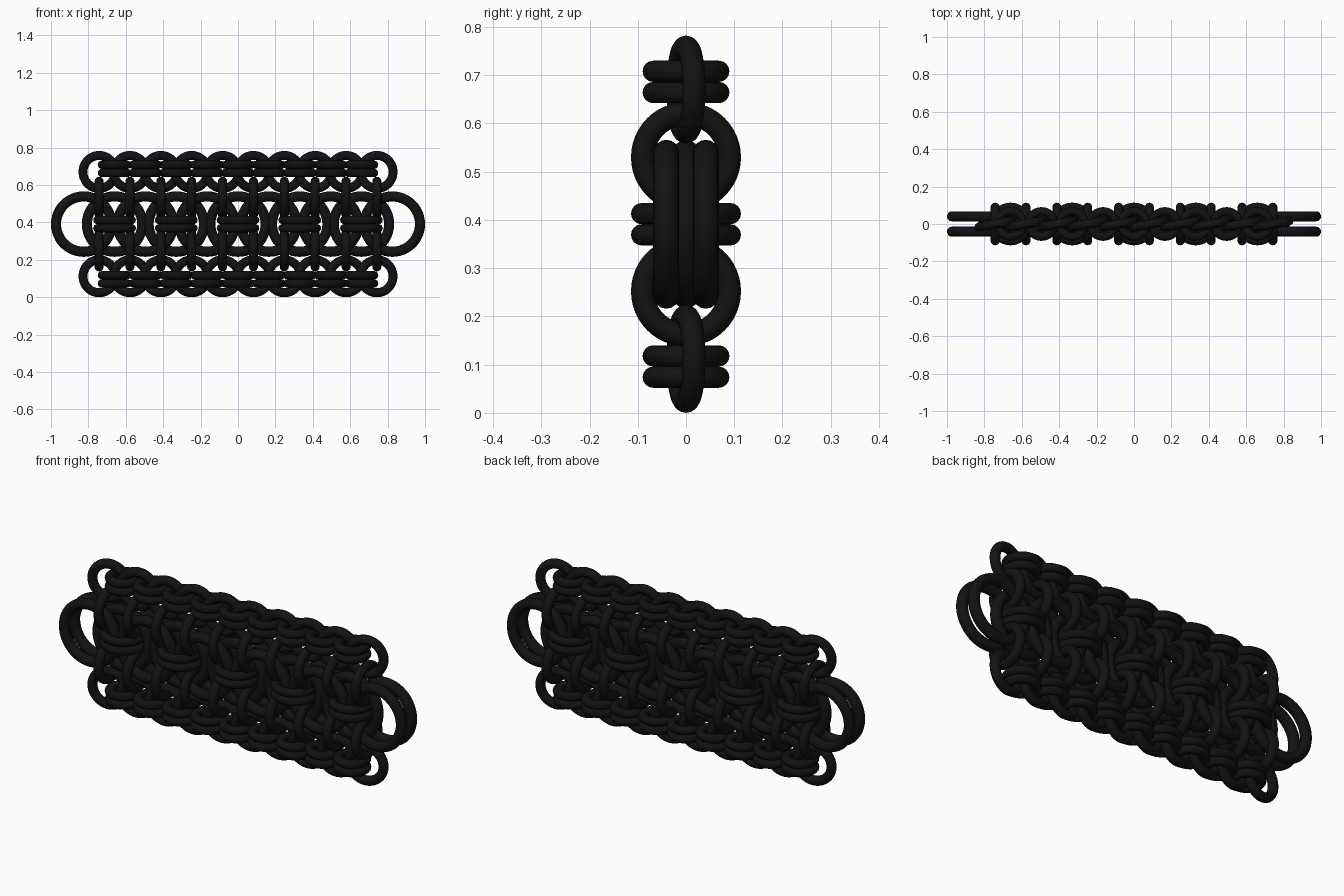
import bpy, math

if "Cube" in bpy.data.objects:
    bpy.data.objects.remove(bpy.data.objects["Cube"])

MID = 0.391          # height of the centre line
STEP = 0.165         # spacing of the weave along x

black = bpy.data.materials.new("black_metal")
black.diffuse_color = (0.006, 0.006, 0.006, 1)
black.use_nodes = True
black.node_tree.nodes["Principled BSDF"].inputs["Base Color"].default_value = black.diffuse_color


def ring_mesh(name, outer, tube):
    """Make one smooth torus mesh that is shared by all rings of a kind."""
    bpy.ops.mesh.primitive_torus_add(major_radius=outer - tube, minor_radius=tube,
                                     major_segments=48, minor_segments=16)
    ob = bpy.context.object
    bpy.ops.object.shade_smooth()
    mesh = ob.data
    mesh.name = name
    mesh.materials.append(black)
    bpy.data.objects.remove(ob)
    return mesh


def place(name, mesh, loc, rot=(0, 0, 0)):
    ob = bpy.data.objects.new(name, mesh)
    ob.location = loc
    ob.rotation_euler = rot
    bpy.context.collection.objects.link(ob)


edge_mesh = ring_mesh("edge_ring", 0.112, 0.024)
edge_link_mesh = ring_mesh("edge_link", 0.09, 0.022)
large_mesh = ring_mesh("large_ring", 0.175, 0.027)
link_mesh = ring_mesh("connector_ring", 0.114, 0.024)
centre_mesh = ring_mesh("centre_link", 0.114, 0.022)

FACING = math.pi / 2
TILT = math.radians(11)

for side in (-1, 1):
    # shingled edge rings and the upright rings joining them to the centre
    for i in range(10):
        x = (i - 4.5) * STEP
        place("edge_ring", edge_mesh, (x, 0, MID + side * 0.279), (FACING, 0, TILT))
        place("connector_ring", link_mesh, (x, 0, MID + side * 0.139), (0, FACING, 0))
    # flat double links along each edge
    for i in range(9):
        for dz in (-0.022, 0.022):
            place("edge_link", edge_link_mesh,
                  ((i - 4) * STEP, 0, MID + side * 0.295 + dz))

# centre row: large ring pairs alternating with single captive rings
for i in range(11):
    x = (i - 5) * STEP
    if i % 2 == 0:
        for y in (-0.041, 0.041):
            place("large_ring", large_mesh, (x, y, MID), (FACING, 0, 0))
    else:
        place("captive_ring", large_mesh, (x, 0, MID), (FACING, 0, 0))
        for dz in (-0.022, 0.022):
            place("centre_link", centre_mesh, (x, 0, MID + dz))
